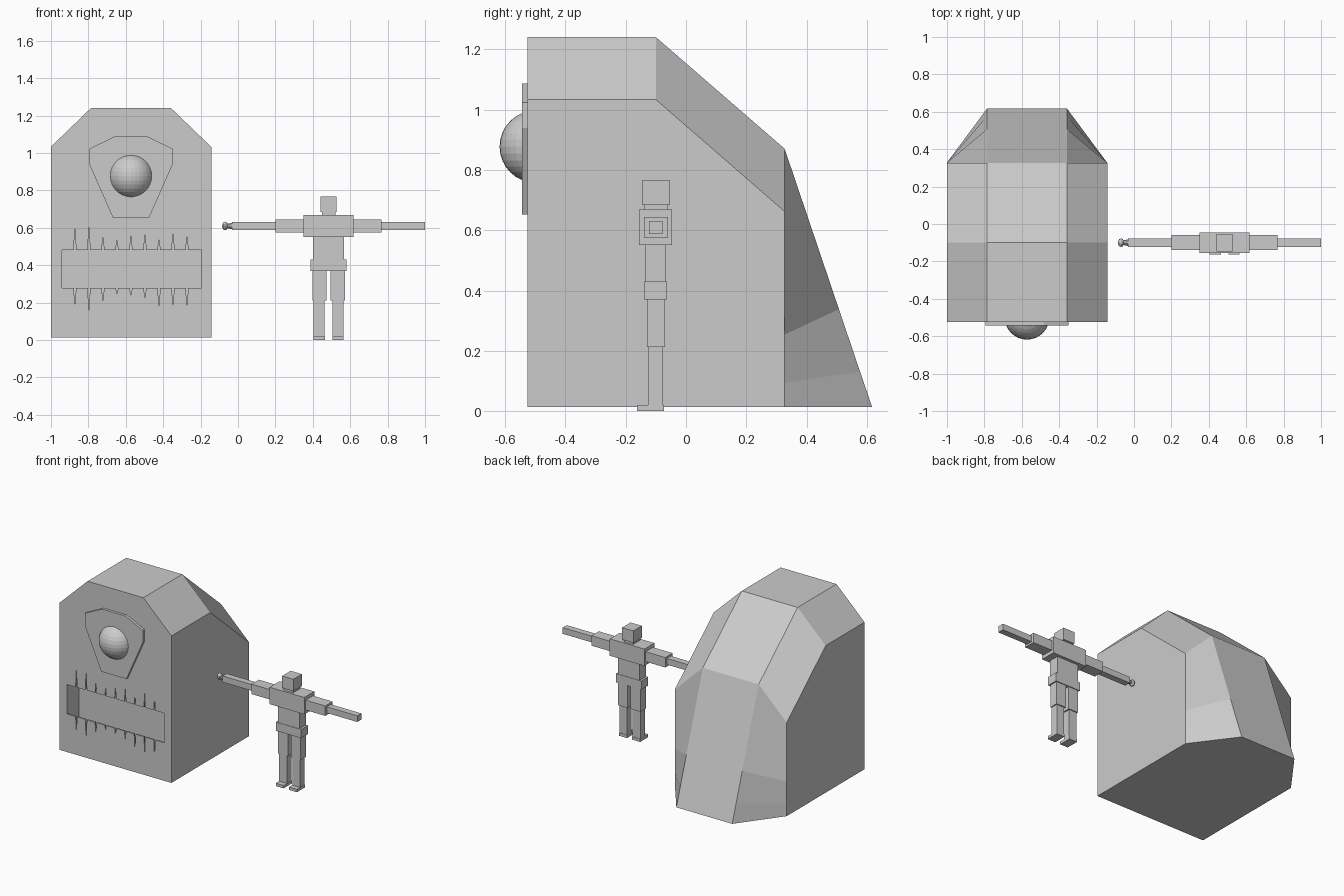
import bpy, bmesh
from mathutils import Matrix, Vector

if "Cube" in bpy.data.objects:
    bpy.data.objects.remove(bpy.data.objects["Cube"])

grey = bpy.data.materials.new("plain_grey")
grey.diffuse_color = (0.6, 0.6, 0.6, 1)
grey.use_nodes = True
grey.node_tree.nodes["Principled BSDF"].inputs["Base Color"].default_value = grey.diffuse_color


def finish(name, bm):
    bmesh.ops.recalc_face_normals(bm, faces=bm.faces[:])
    me = bpy.data.meshes.new(name)
    bm.to_mesh(me)
    bm.free()
    me.materials.append(grey)
    ob = bpy.data.objects.new(name, me)
    bpy.context.collection.objects.link(ob)
    return ob


def box(name, x0, x1, y0, y1, z0, z1):
    bm = bmesh.new()
    size = Matrix.Diagonal((x1 - x0, y1 - y0, z1 - z0, 1))
    mid = Matrix.Translation(((x0 + x1) / 2, (y0 + y1) / 2, (z0 + z1) / 2))
    bmesh.ops.create_cube(bm, size=1, matrix=mid @ size)
    return finish(name, bm)


def prism(name, outline, y0, y1):
    """Extrude an (x, z) outline along y."""
    bm = bmesh.new()
    face = bm.faces.new([bm.verts.new((x, y0, z)) for x, z in outline])
    out = bmesh.ops.extrude_face_region(bm, geom=[face])
    verts = [g for g in out["geom"] if isinstance(g, bmesh.types.BMVert)]
    bmesh.ops.translate(bm, vec=(0, y1 - y0, 0), verts=verts)
    return finish(name, bm)


def ball(name, centre, radii, u, v):
    bm = bmesh.new()
    bmesh.ops.create_uvsphere(bm, u_segments=u, v_segments=v, radius=1,
                              matrix=Matrix.Translation(centre) @ Matrix.Diagonal((*radii, 1)))
    return finish(name, bm)


# Big housing: mirrored half-sections, flat front, sloped and tapering back
CX, INNER, OUTER, BASE = -0.572, 0.214, 0.429, 0.014
inner_line = [(-0.525, 1.24), (-0.10, 1.24), (0.327, 0.87), (0.507, 0.338), (0.577, 0.131), (0.617, BASE)]
outer_line = [(-0.525, 1.033), (-0.10, 1.033), (0.327, 0.662), (0.327, 0.254), (0.327, 0.095), (0.327, BASE)]
bm = bmesh.new()


def rail(points, x):
    return [bm.verts.new((CX + x, y, z)) for y, z in points]


li, ri = rail(inner_line, -INNER), rail(inner_line, INNER)
lo, ro = rail(outer_line, -OUTER), rail(outer_line, OUTER)
lf, rf = (bm.verts.new((CX + s * OUTER, -0.525, BASE)) for s in (-1, 1))
for i in range(5):
    if i < 2:
        bm.faces.new((li[i], li[i + 1], ri[i + 1], ri[i]))
    for a, b in ((li, lo), (ri, ro)):
        bm.faces.new((a[i], a[i + 1], b[i + 1], b[i]))
bm.faces.new(li[2:] + ri[:1:-1])                      # sloped back
for o, f in ((lo, lf), (ro, rf)):
    bm.faces.new(o + [f])                             # flat sides
bm.faces.new((lf, lo[0], li[0], ri[0], ro[0], rf))    # front
bm.faces.new((lf, lo[5], li[5], ri[5], ro[5], rf))    # underside
housing = finish("housing", bm)

# Mouth slot with narrow cracks, opening into a taller cavity
crack_top = [.612, .623, .559, .543, .57, .58, .548, .586, .57]
crack_low = [.18, .142, .2, .243, .233, .217, .163, .168, .163]
X0, X1, Z0, Z1 = -0.942, -0.196, 0.278, 0.482


def cracks(tips, z):
    pts = []
    for i, tip in enumerate(tips):
        x = -0.872 + 0.0749 * i
        pts += [(x - 0.006, z), (x, tip), (x + 0.006, z)]
    return pts


outline = [(X0, Z1)] + cracks(crack_top, Z1) + [(X1, Z1), (X1, Z0)]
outline += cracks(crack_low, Z0)[::-1] + [(X0, Z0)]
cutters = [box("cavity_cutter", X0 - 0.002, X1 + 0.002, -0.515, -0.395, 0.125, 0.632),
           prism("mouth_cutter", outline, -0.6, -0.45)]
for cutter in cutters:
    cutter.hide_render = True
    mod = housing.modifiers.new("cut", "BOOLEAN")
    mod.object, mod.operation, mod.solver = cutter, "DIFFERENCE", "EXACT"
    bpy.context.view_layer.objects.active = housing
    bpy.ops.object.modifier_apply(modifier=mod.name)
    bpy.data.objects.remove(cutter)

# Eye plate and round eye
half = [(0.09, 1.087), (0.222, 1.023), (0.222, 0.938), (0.096, 0.652)]
prism("eye_plate", [(CX + x, z) for x, z in half] + [(CX - x, z) for x, z in half[::-1]], -0.543, -0.52)
ball("eye", (CX, -0.498, 0.877), (0.12, 0.12, 0.12), 32, 16)

# Figure: centred boxes (half width, y range, z range)
FX, FY = 0.484, -0.1
for name, w, y0, y1, z0, z1 in (
        ("head", .043, -.146, -.053, .684, .767),
        ("neck", .036, -.139, -.061, .66, .69),
        ("chest", .133, -.155, -.046, .551, .668),
        ("belly", .083, -.136, -.066, .425, .555),
        ("hips", .097, -.139, -.063, .37, .43)):
    box(name, FX - w, FX + w, y0, y1, z0, z1)

# Limbs, mirrored (distance range from the centre, y range, z range)
for side, s in (("left", -1), ("right", 1)):
    for name, a, b, y0, y1, z0, z1 in (
            ("upper_arm", .13, .283, -.14, -.06, .575, .644),
            ("forearm", .28, .516, -.122, -.078, .588, .631),
            ("thigh", .011, .087, -.129, -.069, .212, .375),
            ("shin", .021, .08, -.126, -.076, .015, .215),
            ("foot", .02, .081, -.162, -.073, 0, .02)):
        xs = sorted((FX + s * a, FX + s * b))
        box(side + "_" + name, *xs, y0, y1, z0, z1)

# Small knob with a tapered stem on one arm
ball("arm_knob", (-0.069, FY, 0.61), (0.017, 0.023, 0.023), 10, 6)
bm = bmesh.new()
bmesh.ops.create_cone(bm, cap_ends=True, segments=10, radius1=0.011, radius2=0.018, depth=0.035,
                      matrix=Matrix.Translation((-0.046, FY, 0.61)) @ Matrix.Rotation(1.5708, 4, "Y"))
finish("arm_stem", bm)
